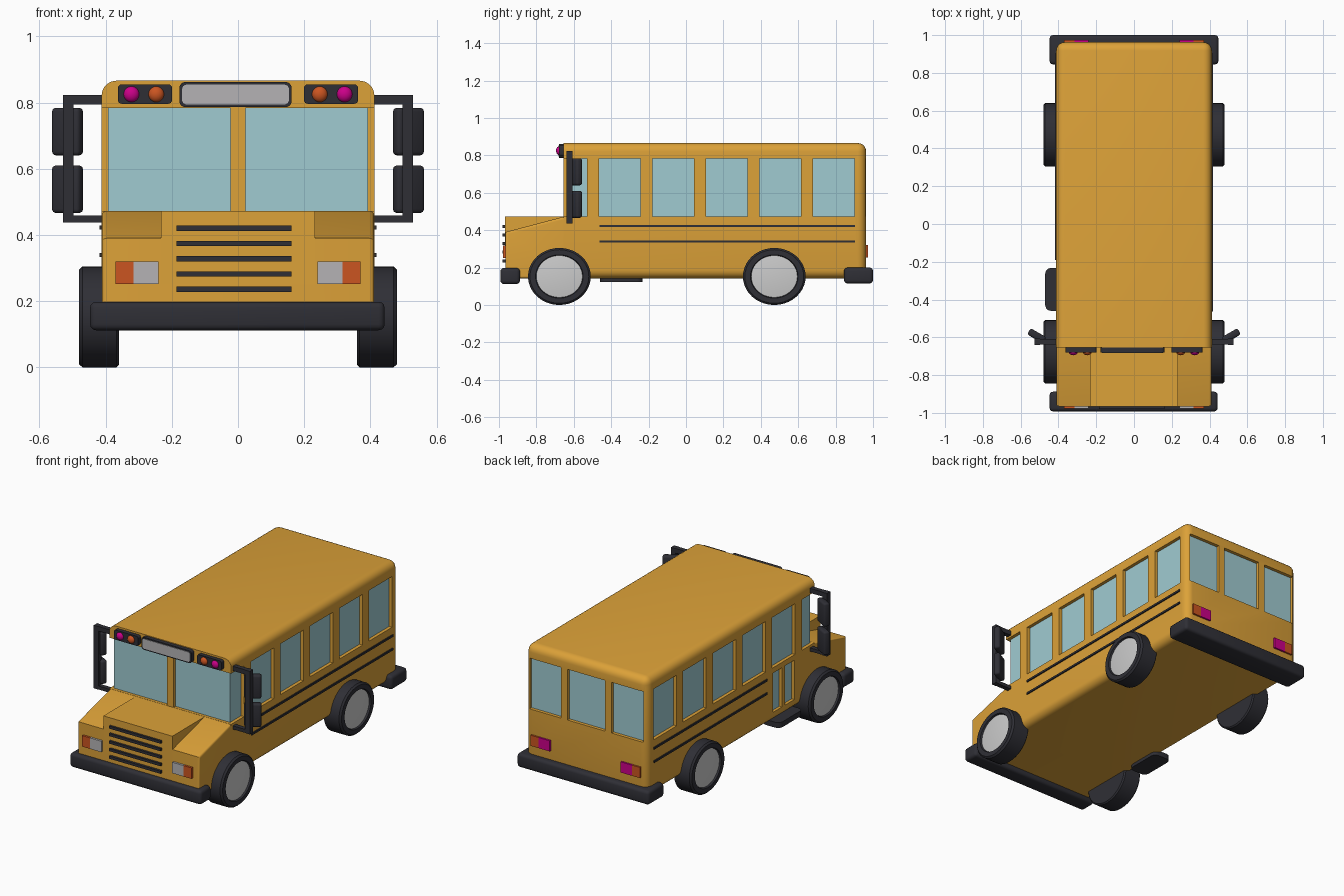
import bpy, bmesh, math
from mathutils import Matrix, Vector

if "Cube" in bpy.data.objects:
    bpy.data.objects.remove(bpy.data.objects["Cube"])


def material(name, rgb):
    m = bpy.data.materials.new(name)
    m.diffuse_color = (*rgb, 1)
    m.use_nodes = True
    m.node_tree.nodes["Principled BSDF"].inputs["Base Color"].default_value = m.diffuse_color
    return m


YELLOW = material("yellow paint", (0.72, 0.36, 0.04))
DARK = material("dark rubber", (0.028, 0.028, 0.036))
GLASS = material("window glass", (0.35, 0.60, 0.64))
SILVER = material("silver", (0.55, 0.57, 0.57))
LENS = material("clear lens", (0.46, 0.45, 0.46))
ORANGE = material("orange lens", (0.60, 0.09, 0.015))
MAGENTA = material("magenta lens", (0.60, 0.0, 0.25))


def finish(name, bm, mat, smooth=True):
    bmesh.ops.recalc_face_normals(bm, faces=bm.faces)
    me = bpy.data.meshes.new(name)
    bm.to_mesh(me)
    bm.free()
    ob = bpy.data.objects.new(name, me)
    bpy.context.collection.objects.link(ob)
    if mat:
        me.materials.append(mat)
    bpy.ops.object.select_all(action='DESELECT')
    bpy.context.view_layer.objects.active = ob
    ob.select_set(True)
    if smooth:
        bpy.ops.object.shade_smooth_by_angle(angle=math.radians(35))
    return ob


def add_box(bm, lo, hi):
    lo, hi = Vector(lo), Vector(hi)
    m = Matrix.Translation((lo + hi) / 2) @ Matrix.Diagonal((*(hi - lo), 1))
    return bmesh.ops.create_cube(bm, size=1, matrix=m)


def round_edges(bm, radius, seg=4, pick=lambda a, b: True):
    edges = [e for e in bm.edges if pick(e.verts[0].co, e.verts[1].co)]
    bmesh.ops.bevel(bm, geom=edges, offset=radius, segments=seg, profile=0.5,
                    affect='EDGES', clamp_overlap=True)


def box(name, lo, hi, mat, radius=0, seg=3, pick=lambda a, b: True):
    bm = bmesh.new()
    add_box(bm, lo, hi)
    if radius:
        round_edges(bm, radius, seg, pick)
    return finish(name, bm, mat, radius > 0)


def along_y(a, b):
    return abs(a.y - b.y) > 1e-4


def span(s, a, b):
    return min(s * a, s * b), max(s * a, s * b)


# passenger cabin, front rim left sharp
W = 0.412
cabin = box("cabin", (-W, -0.655, 0.142), (W, 0.963, 0.866), YELLOW, 0.045, 5,
            lambda a, b: max(a.y, b.y) > 0)

# window openings, cut down to a shared glass core
Z0, Z1 = 0.473, 0.783
slots = [(-0.465 + 0.286 * i, -0.243 + 0.286 * i) for i in range(5)]
bm = bmesh.new()
for s in (-1, 1):
    for y0, y1 in slots:
        x0, x1 = span(s, 0.375, 0.5)
        add_box(bm, (x0, y0, Z0), (x1, y1, Z1))
    x0, x1 = span(s, 0.022, 0.5)
    add_box(bm, (x0, -0.8, Z0), (x1, -0.53, Z1))
    x0, x1 = span(s, 0.17, 0.385)
    add_box(bm, (x0, 0.925, Z0), (x1, 1.1, Z1))
add_box(bm, (-0.128, 0.925, Z0), (0.128, 1.1, Z1))
door_panes = [(-0.458, -0.370), (-0.338, -0.250)]
for y0, y1 in door_panes:
    add_box(bm, (-0.5, y0, 0.2), (-0.375, y1, 0.44))
cutter = finish("window_cutter", bm, None, False)
cutter.hide_render = True
mod = cabin.modifiers.new("windows", 'BOOLEAN')
mod.object = cutter
mod.operation = 'DIFFERENCE'
mod.solver = 'EXACT'
bpy.context.view_layer.objects.active = cabin
bpy.ops.object.modifier_apply(modifier=mod.name)
bpy.data.objects.remove(cutter)
bpy.ops.object.select_all(action='DESELECT')
cabin.select_set(True)
bpy.ops.object.shade_smooth_by_angle(angle=math.radians(35))

box("window_glass", (-0.392, -0.637, Z0 - 0.01), (0.392, 0.943, Z1 + 0.01), GLASS)
box("door_glass", (-0.394, -0.47, 0.19), (-0.3, -0.24, 0.45), GLASS)

# sloping fenders from a side profile, then the flat hood between them
bm = bmesh.new()
prof = [(-0.965, 0.142), (-0.965, 0.39), (-0.655, 0.472), (-0.6, 0.472), (-0.6, 0.142)]
face = bm.faces.new([bm.verts.new((-W + 0.001, y, z)) for y, z in prof])
ext = bmesh.ops.extrude_face_region(bm, geom=[face])
bmesh.ops.translate(bm, vec=(2 * W - 0.002, 0, 0),
                    verts=[v for v in ext['geom'] if isinstance(v, bmesh.types.BMVert)])
round_edges(bm, 0.04, 5, lambda a, b: abs(a.x - b.x) < 1e-4 and min(a.y, b.y) < -0.9)
finish("fenders", bm, YELLOW)
box("hood", (-0.233, -0.967, 0.25), (0.233, -0.6, 0.472), YELLOW)

# bumpers
box("front_bumper", (-0.447, -0.992, 0.112), (0.443, -0.888, 0.198), DARK, 0.018)
box("rear_bumper", (-0.447, 0.845, 0.115), (0.447, 1.0, 0.2), DARK, 0.018)

# grille bars
for i in range(5):
    z = 0.236 + 0.046 * i
    box(f"grille_bar_{i + 1}", (-0.186, -0.98, z - 0.008), (0.162, -0.95, z + 0.008), DARK)

# side stripes; the left pair stops behind the door
for side, s, y0 in (("right", 1, -0.463), ("left", -1, -0.19)):
    for i, z in enumerate((0.34, 0.422)):
        x0, x1 = span(s, 0.40, 0.419)
        box(f"{side}_stripe_{i + 1}", (x0, y0, z - 0.006), (x1, 0.903, z + 0.006), DARK)

# entrance step under the door
box("door_step", (-0.47, -0.46, 0.122), (-0.35, -0.232, 0.155), DARK, 0.03, 3,
    lambda a, b: abs(a.z - b.z) > 1e-4)


# wheels: lathed tyre with a recessed hub disc
def lathe(name, pts, mat, x, y, s):
    n = 40
    bm = bmesh.new()
    rings = []
    for px, r in pts:
        rings.append([bm.verts.new((x + s * px, y + 1.1 * r * math.cos(2 * math.pi * k / n),
                                    0.1525 + r * math.sin(2 * math.pi * k / n)))
                      for k in range(n)])
    for a, b in zip(rings, rings[1:]):
        for k in range(n):
            bm.faces.new((a[k], a[(k + 1) % n], b[(k + 1) % n], b[k]))
    bm.faces.new(rings[0])
    bm.faces.new(rings[-1])
    finish(name, bm, mat)


tyre = [(-0.06, 0.11), (-0.06, 0.145), (-0.053, 0.1525), (0.05, 0.1525),
        (0.06, 0.143), (0.06, 0.116), (0.048, 0.112)]
hub = [(0.03, 0.113), (0.05, 0.112), (0.051, 0.108)]
for end, y in (("front", -0.677), ("rear", 0.472)):
    for side, s in (("left", -1), ("right", 1)):
        lathe(f"{end}_{side}_tyre", tyre, DARK, s * 0.42, y, s)
        lathe(f"{end}_{side}_hub", hub, SILVER, s * 0.42, y, s)

# destination board above the windshield
box("sign_frame", (-0.177, -0.68, 0.786), (0.162, -0.64, 0.862), DARK, 0.018, 4, along_y)
box("sign_panel", (-0.169, -0.683, 0.794), (0.154, -0.66, 0.854), LENS, 0.014, 4, along_y)


def lamp(name, x, mat):
    bm = bmesh.new()
    bmesh.ops.create_uvsphere(bm, u_segments=20, v_segments=12, radius=1,
                              matrix=Matrix.Translation((x, -0.677, 0.825))
                              @ Matrix.Diagonal((0.024, 0.018, 0.024, 1)))
    finish(name, bm, mat)


for side, s in (("left", -1), ("right", 1)):
    # roof warning lamps
    x0, x1 = span(s, 0.199, 0.363)
    box(f"{side}_lamp_housing", (x0, -0.68, 0.796), (x1, -0.64, 0.855), DARK, 0.012, 4, along_y)
    lamp(f"{side}_outer_lamp", s * 0.322, MAGENTA)
    lamp(f"{side}_inner_lamp", s * 0.247, ORANGE)
    # headlights and tail lights
    o0, o1 = span(s, 0.316, 0.37)
    i0, i1 = span(s, 0.24, 0.316)
    box(f"{side}_front_signal", (o0, -0.978, 0.252), (o1, -0.95, 0.319), ORANGE)
    box(f"{side}_headlight", (i0, -0.978, 0.252), (i1, -0.95, 0.319), LENS)
    box(f"{side}_rear_signal", (o0, 0.94, 0.255), (o1, 0.974, 0.32), ORANGE)
    box(f"{side}_tail_light", (i0, 0.94, 0.255), (i1, 0.974, 0.32), MAGENTA)
    # mirror bracket and its two angled mirrors
    a0, a1 = span(s, 0.38, 0.51)
    b0, b1 = span(s, 0.497, 0.528)
    box(f"{side}_mirror_top_arm", (a0, -0.638, 0.794), (a1, -0.61, 0.822), DARK)
    box(f"{side}_mirror_low_arm", (a0, -0.638, 0.437), (a1, -0.61, 0.458), DARK)
    box(f"{side}_mirror_post", (b0, -0.64, 0.437), (b1, -0.607, 0.822), DARK)
    for level, z in (("lower", 0.538), ("upper", 0.712)):
        m = box(f"{side}_{level}_mirror", (-0.048, -0.019, -0.072), (0.048, 0.019, 0.072),
                DARK, 0.012)
        m.location = (s * 0.515, -0.592, z)
        m.rotation_euler.z = s * math.radians(30)
